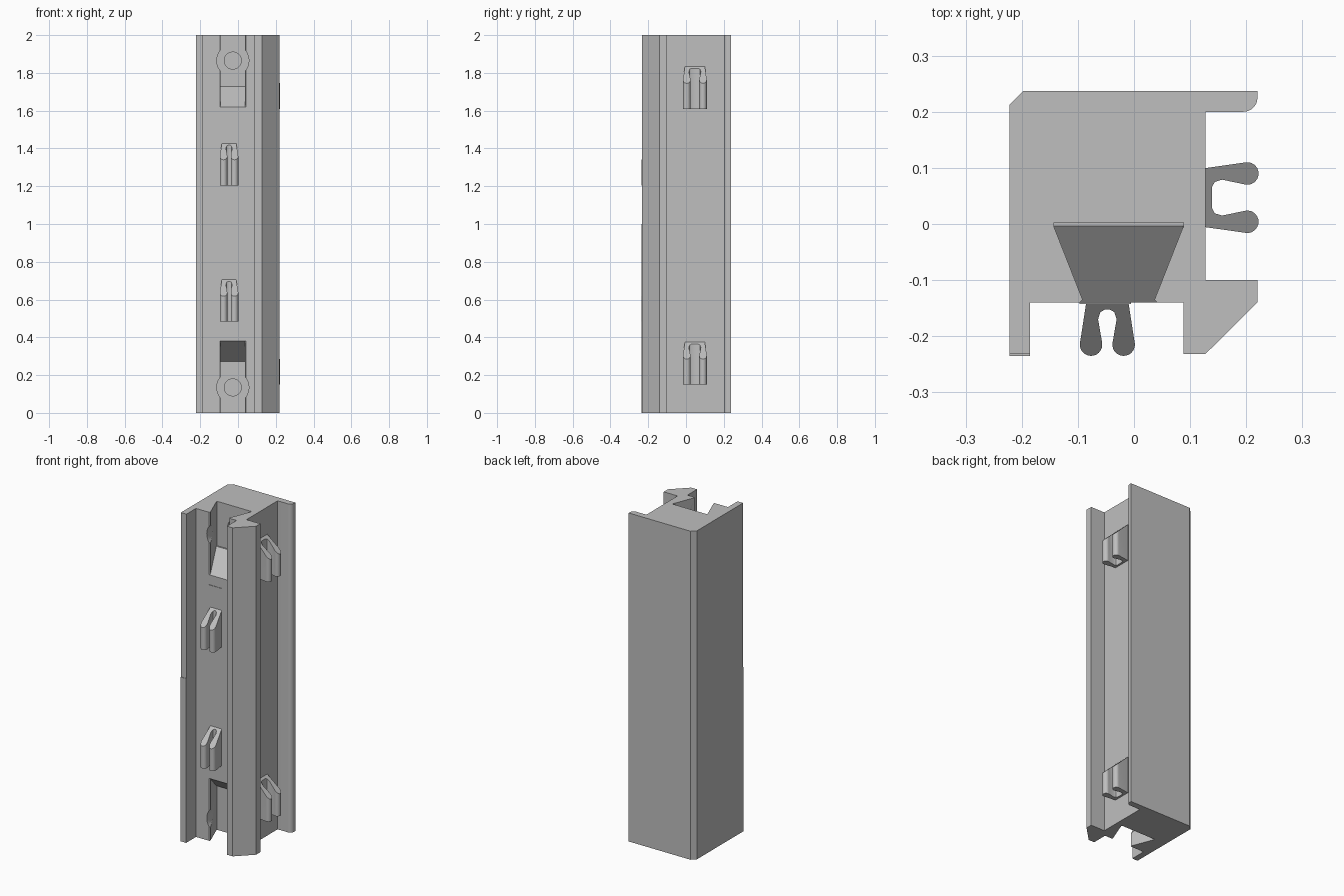
import bpy, bmesh, math
from mathutils import Matrix, Vector

cube = bpy.data.objects.get("Cube")
if cube:
    bpy.data.objects.remove(cube, do_unlink=True)

GREY = (0.52, 0.52, 0.52, 1)
mat = bpy.data.materials.new("plain grey")
mat.use_nodes = True
mat.diffuse_color = GREY
mat.node_tree.nodes["Principled BSDF"].inputs["Base Color"].default_value = GREY


def finish(name, bm):
    bmesh.ops.recalc_face_normals(bm, faces=bm.faces[:])
    mesh = bpy.data.meshes.new(name)
    bm.to_mesh(mesh)
    bm.free()
    mesh.materials.append(mat)
    ob = bpy.data.objects.new(name, mesh)
    bpy.context.collection.objects.link(ob)
    return ob


def prism(name, outline, low, high):
    """Upright prism; low and high give the end heights at (x, y)."""
    bm = bmesh.new()
    bottom = [bm.verts.new((x, y, low(x, y))) for x, y in outline]
    top = [bm.verts.new((x, y, high(x, y))) for x, y in outline]
    bm.faces.new(bottom)
    bm.faces.new(top)
    n = len(outline)
    for i in range(n):
        j = (i + 1) % n
        bm.faces.new((bottom[i], bottom[j], top[j], top[i]))
    return finish(name, bm)


def at(z):
    return lambda x, y: z


def box(name, x0, x1, y0, y1, z0, z1):
    return prism(name, [(x0, y0), (x1, y0), (x1, y1), (x0, y1)], at(z0), at(z1))


def arc(cx, cy, r, start, end, steps):
    angles = [math.radians(start + (end - start) * i / steps) for i in range(steps + 1)]
    return [(cx + r * math.cos(a), cy + r * math.sin(a)) for a in angles]


def smooth(ob):
    ob.data.polygons.foreach_set("use_smooth", [True] * len(ob.data.polygons))
    ob.data.set_sharp_from_angle(angle=math.radians(30))


# Main extruded section
section = [(-0.222, -0.232), (-0.185, -0.232), (-0.185, -0.14), (0.088, -0.14),
           (0.088, -0.232), (0.127, -0.232), (0.22, -0.14), (0.22, -0.1),
           (0.127, -0.1), (0.127, 0.2)]
section += arc(0.195, 0.225, 0.025, -90, 0, 8)
section += [(0.22, 0.237), (-0.197, 0.237), (-0.222, 0.212)]
column = prism("column", section, at(0), at(2))


def cut(cutter):
    cutter.hide_render = True
    mod = column.modifiers.new("cut", 'BOOLEAN')
    mod.operation = 'DIFFERENCE'
    mod.solver = 'EXACT'
    mod.object = cutter
    bpy.context.view_layer.objects.active = column
    bpy.ops.object.modifier_apply(modifier=mod.name)
    bpy.data.objects.remove(cutter, do_unlink=True)


def bore(x, z, r, y0, y1):
    bm = bmesh.new()
    turn = Matrix.Translation((x, (y0 + y1) / 2, z)) @ Matrix.Rotation(math.pi / 2, 4, 'X')
    bmesh.ops.create_cone(bm, cap_ends=True, segments=40, radius1=r, radius2=r,
                          depth=y1 - y0, matrix=turn)
    return finish("bore_cutter", bm)


# Dovetail slots at both ends, with sloped ends, lip bores and screw holes
MID = -0.0275
dovetail = [(MID - 0.075, -0.146), (MID + 0.075, -0.146), (MID + 0.064, -0.135),
            (MID + 0.1155, -0.004), (MID - 0.1155, -0.004), (MID - 0.064, -0.135)]


def ramp(x, y):
    return 1.62 + (y + 0.14) * 0.8


for upper in (True, False):
    def z_of(z):
        return z if upper else 2 - z
    cut(prism("slot_cutter", dovetail,
              lambda x, y: z_of(ramp(x, y)), at(z_of(2.1))))
    cut(box("floor_cutter", MID - 0.1155, MID + 0.1155, -0.006, 0.003,
            *sorted((z_of(1.73), z_of(2.1)))))
    cut(bore(MID, z_of(1.865), 0.085, -0.2, -0.01))
    cut(bore(MID, z_of(1.865), 0.045, -0.05, 0.05))
smooth(column)

# Lower half of the thin front lip stands slightly proud
box("lower_lip", -0.222, -0.185, -0.235, -0.23, 0, 1)

# Thin plate carrying the front clips
box("clip_plate", -0.097, -0.005, -0.143, -0.138, 0.44, 1.56)


def clip(name, origin, out, side, z, base, tip, gap, reach):
    """Two-pronged clip with round tips and a sloping top."""
    r = 0.02
    half = [(-0.004, base)]
    half += arc(reach, tip, r, 97, -97, 14)
    half += [(0.03, gap + 0.001), (0.017, gap - 0.003), (0.012, gap - 0.012)]
    loop = half + [(u, -v) for u, v in reversed(half)]
    origin, out, side = Vector(origin), Vector(out), Vector(side)
    outline = [tuple(origin + out * u + side * v) for u, v in loop]
    smooth(prism(name, outline, at(z), lambda x, y:
                 z + 0.225 - 0.95 * (Vector((x, y)) - origin).dot(out)))


for label, z in (("upper", 1.61), ("lower", 0.15)):
    clip(label + "_side_clip", (0.127, 0.047), (1, 0), (0, 1), z,
         0.052, 0.043, 0.031, 0.075)
for label, z in (("upper", 1.205), ("lower", 0.483)):
    clip(label + "_front_clip", (-0.0475, -0.14), (0, -1), (1, 0), z,
         0.037, 0.029, 0.0155, 0.075)
